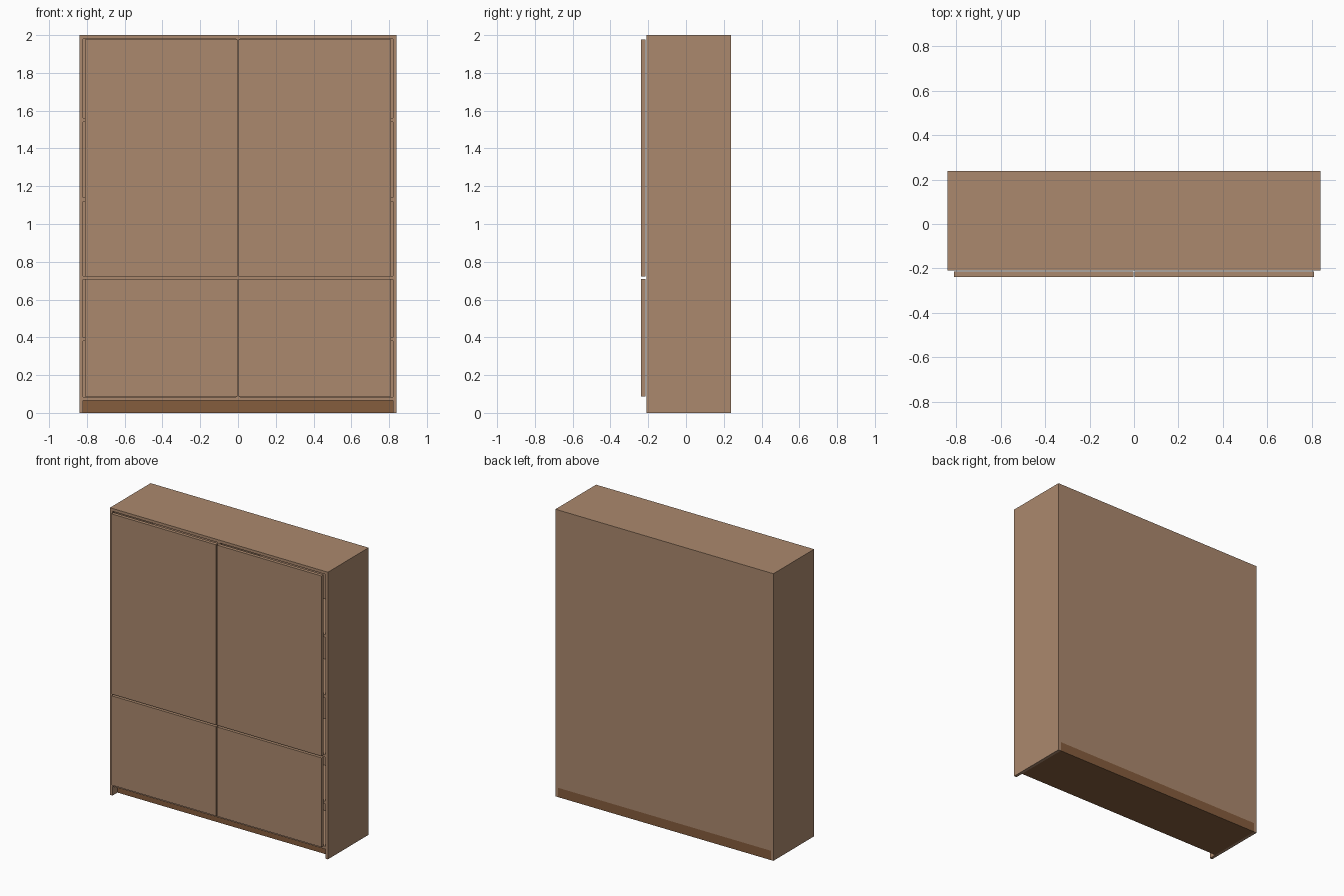
import bpy

if "Cube" in bpy.data.objects:
    bpy.data.objects.remove(bpy.data.objects["Cube"])


def material(name, rgb):
    m = bpy.data.materials.new(name)
    m.diffuse_color = (*rgb, 1)
    m.use_nodes = True
    m.node_tree.nodes["Principled BSDF"].inputs["Base Color"].default_value = m.diffuse_color
    return m


wood = material("light_wood", (0.41, 0.25, 0.155))
dark = material("dark_wood", (0.235, 0.11, 0.048))


def box(name, x, y, z, mat=wood):
    """Box from (min, max) ranges on each axis."""
    r = (x, y, z)
    bpy.ops.mesh.primitive_cube_add(size=1, location=[(a + b) / 2 for a, b in r])
    o = bpy.context.object
    o.name = name
    o.scale = [b - a for a, b in r]
    bpy.ops.object.transform_apply(location=False, rotation=False, scale=True)
    o.data.materials.append(mat)
    return o


W, T = 0.84, 0.02            # half width, board thickness
FRONT, BACK = -0.21, 0.2375  # carcass depth range
IN = W - T                   # inner half width
FLOOR = 0.065                # underside of the bottom board

# Carcass
for side, s in (("left", -1), ("right", 1)):
    box(f"{side}_side_panel", sorted((s * IN, s * W)), (FRONT, BACK), (0, 2))
box("top_panel", (-IN, IN), (FRONT, BACK), (2 - T, 2))
box("bottom_panel", (-IN, IN), (FRONT, BACK), (FLOOR, FLOOR + T))
box("back_panel", (-IN, IN), (BACK - 0.01, BACK), (FLOOR + T, 2 - T))

# Recessed dark plinth
box("plinth", (-IN, IN), (-0.155, BACK), (0, FLOOR), dark)

# Inner divider and shelves
box("centre_divider", (-T / 2, T / 2), (FRONT, BACK - 0.01), (FLOOR + T, 2 - T))
for side, s in (("left", -1), ("right", 1)):
    for i, z in enumerate((0.39, 0.715, 1.13, 1.55)):
        box(f"{side}_shelf_{i + 1}", sorted((s * T / 2, s * IN)),
            (FRONT, BACK - 0.01), (z - T / 2, z + T / 2))

# Four flat doors, standing just proud of the carcass
for level, z in (("lower", (0.087, 0.709)), ("upper", (0.721, 1.976))):
    for side, s in (("left", -1), ("right", 1)):
        box(f"{level}_{side}_door", sorted((s * 0.003, s * 0.81)),
            (-0.2375, -0.2135), z)
